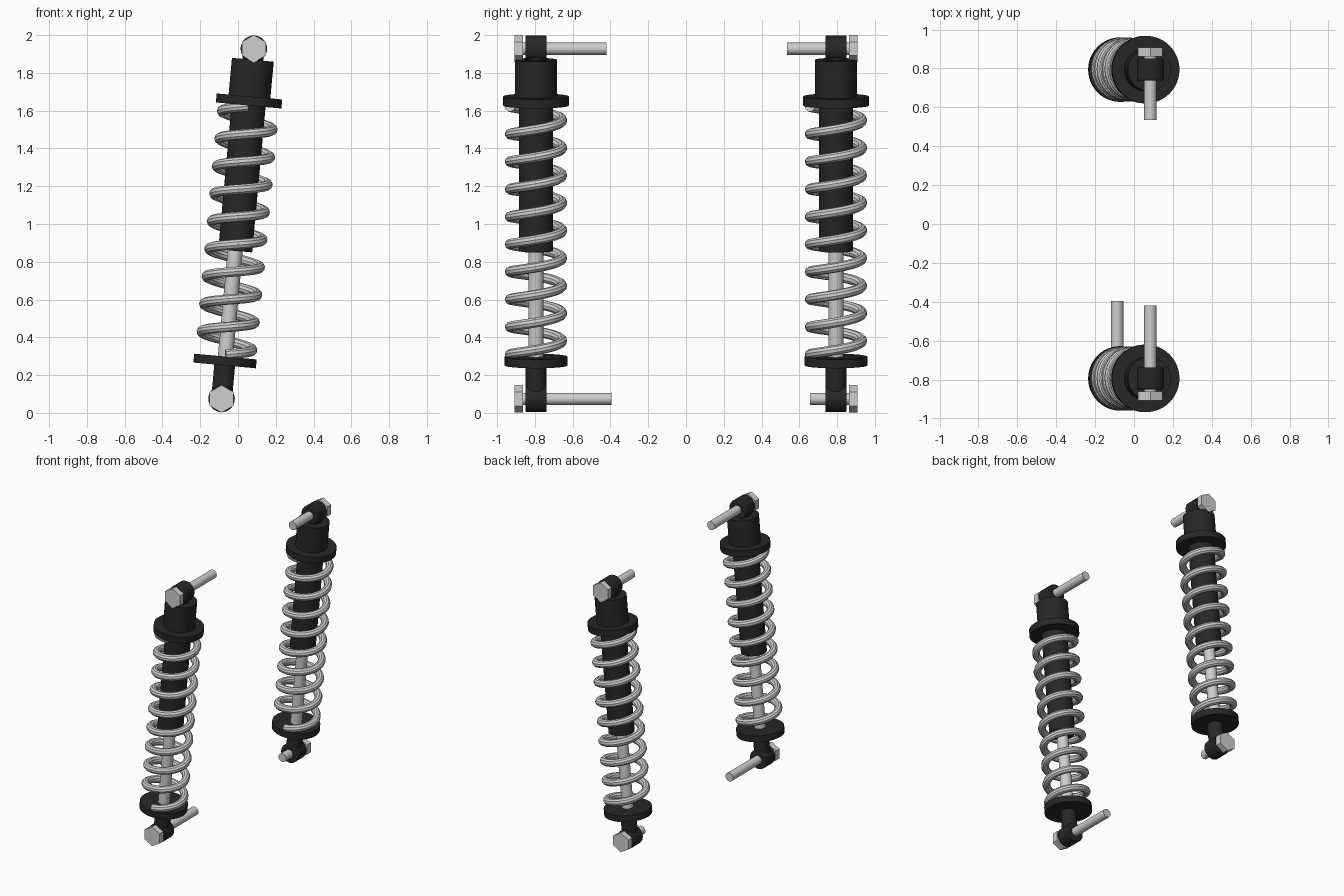
import bpy, math
from mathutils import Matrix, Vector

if "Cube" in bpy.data.objects:
    bpy.data.objects.remove(bpy.data.objects["Cube"])

BOTTOM = Vector((-0.087, 0, 0.074))    # lower eye centre
TOP = Vector((0.084, 0, 1.928))        # upper eye centre
AXIS = TOP - BOTTOM
LENGTH = AXIS.length
TILT = math.atan2(AXIS.x, AXIS.z)


def material(name, value):
    m = bpy.data.materials.new(name)
    m.diffuse_color = (value, value, value, 1)
    m.use_nodes = True
    m.node_tree.nodes["Principled BSDF"].inputs["Base Color"].default_value = m.diffuse_color
    return m


black = material("black_plastic", 0.02)
steel = material("bright_steel", 0.62)


def finish(ob, name, mat, bevel=0.0):
    ob.name = name
    ob.data.materials.clear()
    ob.data.materials.append(mat)
    bpy.ops.object.select_all(action='DESELECT')
    ob.select_set(True)
    bpy.context.view_layer.objects.active = ob
    bpy.ops.object.shade_smooth_by_angle(angle=math.radians(35))
    if bevel:
        b = ob.modifiers.new("edge", 'BEVEL')
        b.width, b.segments, b.limit_method = bevel, 2, 'ANGLE'
    return ob


def cylinder(name, mat, frame, radius, lo, hi, sides=40, bevel=0.0):
    """Cylinder along the local z of a frame, from lo to hi."""
    bpy.ops.mesh.primitive_cylinder_add(vertices=sides, radius=radius, depth=hi - lo)
    ob = bpy.context.object
    ob.matrix_world = frame @ Matrix.Translation((0, 0, (lo + hi) / 2))
    return finish(ob, name, mat, bevel)


def spring(name, frame, radius, wire, lo, pitch, turns, steps=32):
    curve = bpy.data.curves.new(name, 'CURVE')
    curve.dimensions = '3D'
    curve.bevel_depth, curve.bevel_resolution = wire, 3
    curve.use_fill_caps = True
    line = curve.splines.new('POLY')
    count = turns * steps
    line.points.add(count)
    for i, p in enumerate(line.points):
        a = 2 * math.pi * i / steps - math.pi / 2
        p.co = (radius * math.cos(a), radius * math.sin(a), lo + pitch * i / steps, 1)
    ob = bpy.data.objects.new(name, curve)
    bpy.context.collection.objects.link(ob)
    ob.matrix_world = frame
    bpy.ops.object.select_all(action='DESELECT')
    ob.select_set(True)
    bpy.context.view_layer.objects.active = ob
    bpy.ops.object.convert(target='MESH')
    finish(bpy.context.object, name, steel)


def bolt(name, centre, y_side, shank_end):
    """Hex bolt along y: the head on the outer side, the shank pointing inward."""
    frame = Matrix.Translation((centre.x, 0, centre.z)) @ Matrix.Rotation(-math.pi / 2, 4, 'X')
    head = sorted((y_side * 0.862, y_side * 0.907))
    shank = sorted((y_side * 0.87, shank_end))
    cylinder(name + "_head", steel, frame, 0.073, *head, sides=6)
    cylinder(name + "_shank", steel, frame, 0.032, *shank, sides=24)


def shock(label, side, top_end, bottom_end):
    shift = Matrix.Translation((0, side * 0.794, 0))
    frame = shift @ Matrix.Translation(BOTTOM) @ Matrix.Rotation(TILT, 4, 'Y')

    # mounting eyes and necks
    for end, s in (("lower", 0), ("upper", LENGTH)):
        eye = frame @ Matrix.Translation((0, 0, s)) @ Matrix.Rotation(-math.pi / 2, 4, 'X')
        cylinder(f"{label}_{end}_eye", black, eye, 0.07, -0.056, 0.056, bevel=0.006)
    cylinder(f"{label}_lower_neck", black, frame, 0.055, 0.02, 0.19)
    cylinder(f"{label}_upper_neck", black, frame, 0.055, LENGTH - 0.08, LENGTH - 0.02)

    # spring seats, damper body and piston rod
    cylinder(f"{label}_lower_spring_seat", black, frame, 0.166, 0.178, 0.225, 48)
    cylinder(f"{label}_upper_spring_seat", black, frame, 0.174, 1.56, 1.608, 48)
    cylinder(f"{label}_cap", black, frame, 0.111, 1.59, 1.803)
    cylinder(f"{label}_damper_body", black, frame, 0.09, 0.787, 1.60)
    cylinder(f"{label}_piston_rod", steel, frame, 0.04, 0.21, 0.80, 32)
    spring(f"{label}_spring", frame, 0.138, 0.027, 0.236, 0.1465, 9)

    # mounting bolts
    bolt(f"{label}_upper_bolt", TOP, side, top_end)
    bolt(f"{label}_lower_bolt", BOTTOM, side, bottom_end)


shock("front", -1, -0.42, -0.395)
shock("rear", 1, 0.535, 0.657)
